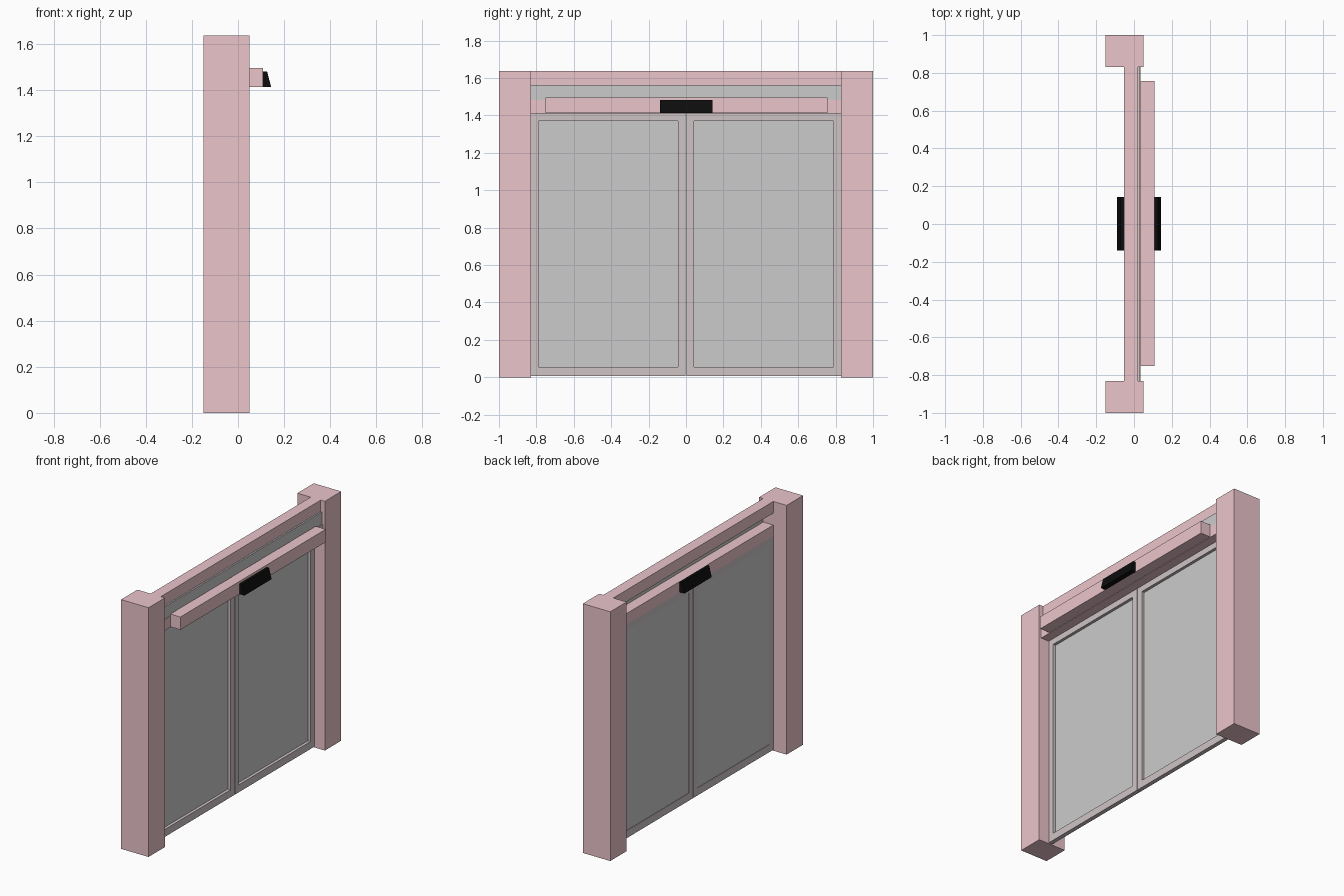
import bpy, bmesh

if "Cube" in bpy.data.objects:
    bpy.data.objects.remove(bpy.data.objects["Cube"])


def material(name, rgb):
    m = bpy.data.materials.new(name)
    m.diffuse_color = (*rgb, 1)
    m.use_nodes = True
    m.node_tree.nodes["Principled BSDF"].inputs["Base Color"].default_value = m.diffuse_color
    return m


PINK = material("pink_paint", (0.83, 0.56, 0.60))
FRAME = material("pale_frame", (0.62, 0.55, 0.56))
BLACK = material("black_plastic", (0.004, 0.004, 0.004))


def prism(name, profile, y0, y1, mat=None):
    """Extrude an x-z profile along y."""
    bm = bmesh.new()
    face = bm.faces.new([bm.verts.new((x, y0, z)) for x, z in profile])
    ext = bmesh.ops.extrude_face_region(bm, geom=[face])
    verts = [v for v in ext["geom"] if isinstance(v, bmesh.types.BMVert)]
    bmesh.ops.translate(bm, verts=verts, vec=(0, y1 - y0, 0))
    bmesh.ops.recalc_face_normals(bm, faces=bm.faces)
    me = bpy.data.meshes.new(name)
    bm.to_mesh(me)
    bm.free()
    ob = bpy.data.objects.new(name, me)
    bpy.context.collection.objects.link(ob)
    if mat:
        me.materials.append(mat)
    return ob


def box(name, x, y, z, mat=None):
    prof = [(x[0], z[0]), (x[1], z[0]), (x[1], z[1]), (x[0], z[1])]
    return prism(name, prof, y[0], y[1], mat)


def span(side, a, b):
    return sorted((side * a, side * b))


for side, label in ((-1, "left"), (1, "right")):
    # Side post
    box(f"{label}_post", (-0.15, 0.05), span(side, 0.83, 1.0), (0, 1.637), PINK)

    # Sliding door frame: two stiles, two rails
    fx = (-0.053, -0.025)
    box(f"{label}_door_inner_stile", fx, span(side, 0.002, 0.043), (0.006, 1.41), FRAME)
    box(f"{label}_door_outer_stile", fx, span(side, 0.788, 0.83), (0.006, 1.41), FRAME)
    box(f"{label}_door_bottom_rail", fx, span(side, 0.043, 0.788), (0.006, 0.055), FRAME)
    box(f"{label}_door_top_rail", fx, span(side, 0.043, 0.788), (1.37, 1.41), FRAME)

    # Door pane
    box(f"{label}_door_pane", (-0.05, -0.044), span(side, 0.043, 0.788), (0.055, 1.37))

# Beams across the top, with the transom pane between
box("top_beam", (-0.053, 0.02), (-0.83, 0.83), (1.56, 1.637), PINK)
box("door_header", (-0.053, 0.035), (-0.83, 0.83), (1.41, 1.482), PINK)
box("transom_pane", (0.02, 0.03), (-0.83, 0.83), (1.482, 1.562))

# Drive housing on the front of the header
box("drive_housing", (0.035, 0.108), (-0.752, 0.757), (1.413, 1.497), PINK)

# Wedge-shaped motion sensors on both faces
for name, base, out in (("front_sensor", 0.108, 1), ("back_sensor", -0.053, -1)):
    wedge = [(base, 1.413), (base + out * 0.036, 1.413),
             (base + out * 0.018, 1.482), (base, 1.482)]
    prism(name, wedge, -0.14, 0.143, BLACK)
